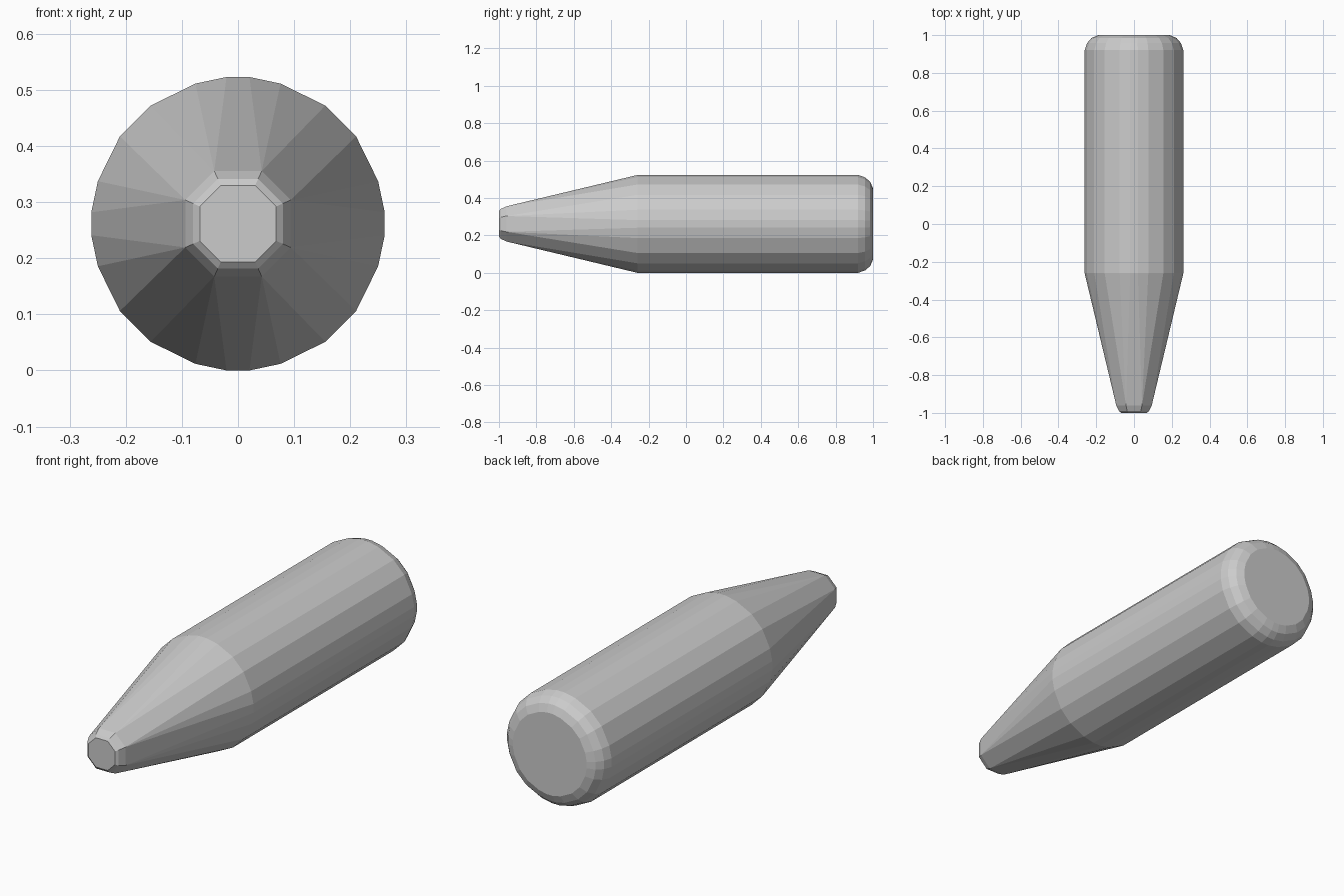
import bpy, bmesh

if "Cube" in bpy.data.objects:
    bpy.data.objects.remove(bpy.data.objects["Cube"])

R = 0.2615  # body radius, also the height of the axis

# One octant of each cross-section, as (x, z) fractions of the half-width
ROUND = [(0.078, 1.0), (0.29, 0.955), (0.595, 0.805)]
OCTAGON = [(0.45, 1.0)]

# Rings along the length: (y, half-width, section)
RINGS = [
    (-1.00, 0.068, OCTAGON),   # tip face
    (-0.99, 0.080, OCTAGON),   # tip rim
    (-0.96, 0.094, OCTAGON),   # start of taper
    (-0.26, R, ROUND),         # shoulder
    (0.92, R, ROUND),          # end of barrel
    (0.957, 0.249, ROUND),     # rounded back rim
    (0.985, 0.225, ROUND),
    (1.00, 0.190, ROUND),      # back face
]


def section(octant):
    """Mirror an octant into a full cross-section."""
    pts = []
    for a, b in octant:
        for u, v in ((a, b), (b, a)):
            pts += [(sx * u, sz * v) for sx in (1, -1) for sz in (1, -1)]
    return pts


# Convex tapered body: hull over all rings
bm = bmesh.new()
for y, half, octant in RINGS:
    for u, v in section(octant):
        bm.verts.new((u * half, y, R + v * half))
bmesh.ops.convex_hull(bm, input=bm.verts[:])
bmesh.ops.dissolve_limit(bm, angle_limit=0.01, verts=bm.verts[:], edges=bm.edges[:])
bmesh.ops.recalc_face_normals(bm, faces=bm.faces[:])

mesh = bpy.data.meshes.new("tapered_body")
bm.to_mesh(mesh)
bm.free()
body = bpy.data.objects.new("tapered_body", mesh)
bpy.context.collection.objects.link(body)
